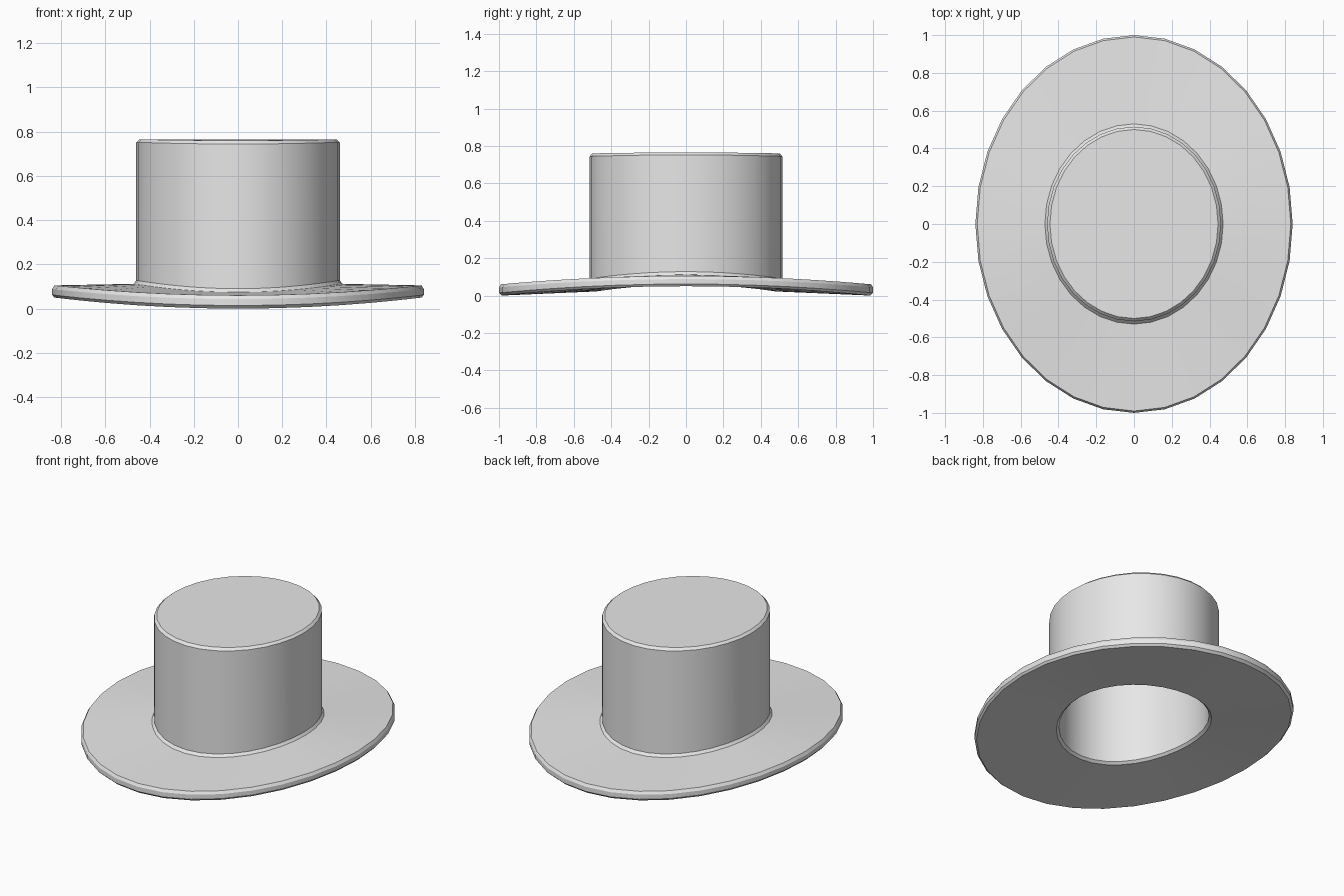
import bpy, bmesh, math

if "Cube" in bpy.data.objects:
    bpy.data.objects.remove(bpy.data.objects["Cube"])

SIDES = 32

felt = bpy.data.materials.new("grey_felt")
felt.diffuse_color = (0.8, 0.8, 0.8, 1)
felt.use_nodes = True
felt.node_tree.nodes["Principled BSDF"].inputs["Base Color"].default_value = felt.diffuse_color

# Elliptical rings: half width, half depth, height at the sides, dip at front and back
PROFILE = [
    (0.445, 0.50, 0.765, 0.005),   # crown top
    (0.46, 0.515, 0.752, 0.008),   # crown chamfer
    (0.46, 0.515, 0.128, 0.038),   # crown foot
    (0.472, 0.53, 0.112, 0.038),   # collar
    (0.83, 0.99, 0.105, 0.045),    # brim top
    (0.84, 1.00, 0.088, 0.045),    # brim edge, upper
    (0.84, 1.00, 0.062, 0.048),    # brim edge, lower
    (0.83, 0.985, 0.05, 0.05),     # brim underside
    (0.415, 0.48, 0.058, 0.036),   # opening rim
    (0.40, 0.465, 0.072, 0.036),   # opening chamfer
    (0.40, 0.465, 0.69, 0.008),    # inner wall
    (0.385, 0.45, 0.71, 0.005),    # inner ceiling
]


def ring(bm, rx, ry, z, dip):
    verts = []
    for i in range(SIDES):
        a = 2 * math.pi * i / SIDES
        verts.append(bm.verts.new((rx * math.cos(a), ry * math.sin(a),
                                   z - dip * math.sin(a) ** 2)))
    return verts


# Hat: one closed shell, from the crown top around the brim and up inside
bm = bmesh.new()
rings = [ring(bm, *row) for row in PROFILE]
for upper, lower in zip(rings, rings[1:]):
    for i in range(SIDES):
        j = (i + 1) % SIDES
        bm.faces.new((upper[i], lower[i], lower[j], upper[j]))
bm.faces.new(rings[0])
bm.faces.new(list(reversed(rings[-1])))
bmesh.ops.recalc_face_normals(bm, faces=bm.faces)

mesh = bpy.data.meshes.new("hat")
bm.to_mesh(mesh)
bm.free()
mesh.materials.append(felt)
hat = bpy.data.objects.new("hat", mesh)
bpy.context.collection.objects.link(hat)

# Smooth walls with crisp chamfers
bpy.context.view_layer.objects.active = hat
hat.select_set(True)
bpy.ops.object.shade_smooth_by_angle(angle=math.radians(30))
